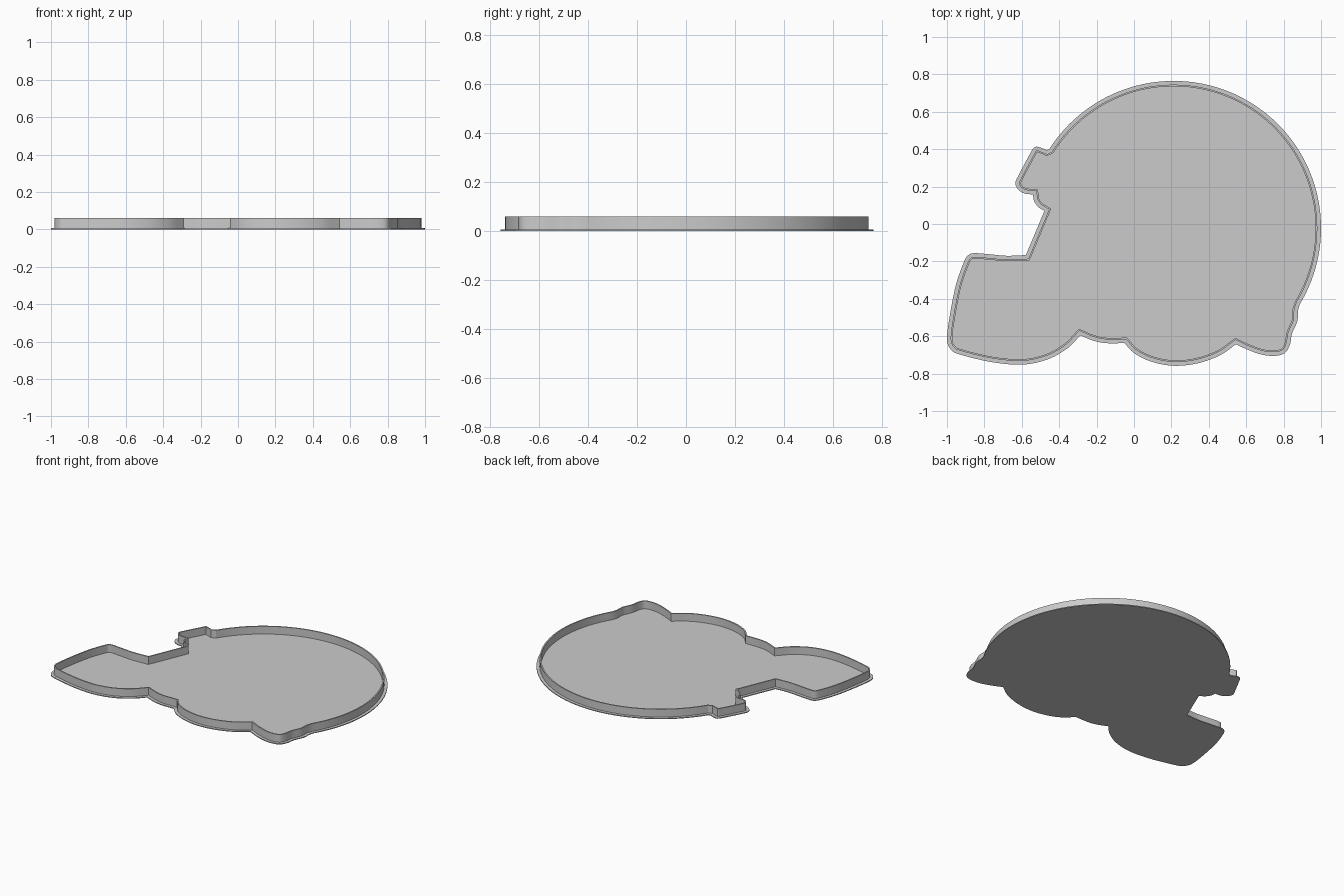
import bpy, bmesh, math
from mathutils import Vector

if "Cube" in bpy.data.objects:
    bpy.data.objects.remove(bpy.data.objects["Cube"])

BASE_TOP, WALL_TOP = 0.006, 0.06
LEDGE, THICK = 0.02, 0.009

grey = bpy.data.materials.new("plain_grey")
grey.diffuse_color = (0.6, 0.6, 0.6, 1)
grey.use_nodes = True
grey.node_tree.nodes["Principled BSDF"].inputs["Base Color"].default_value = grey.diffuse_color


def spline(pts, steps=5):
    """Smooth curve through the points, without the last one."""
    p = [Vector(q) for q in pts]
    p = [2 * p[0] - p[1]] + p + [2 * p[-1] - p[-2]]
    out = []
    for a, b, c, d in zip(p, p[1:], p[2:], p[3:]):
        for i in range(steps):
            t = i / steps
            out.append(0.5 * (2 * b + (c - a) * t + (2 * a - 5 * b + 4 * c - d) * t * t
                              + (3 * b - a - 3 * c + d) * t ** 3))
    return out


def inset(loop, dist):
    """Mitred inward offset of a clockwise loop."""
    out = []
    for i, p in enumerate(loop):
        d1 = (p - loop[i - 1]).normalized()
        d2 = (loop[(i + 1) % len(loop)] - p).normalized()
        n1, n2 = Vector((d1.y, -d1.x)), Vector((d2.y, -d2.x))
        out.append(p + (n1 + n2) * dist / max(0.4, 1 + n1.dot(n2)))
    return out


def finish(name, bm):
    bmesh.ops.recalc_face_normals(bm, faces=bm.faces)
    me = bpy.data.meshes.new(name)
    bm.to_mesh(me)
    bm.free()
    me.materials.append(grey)
    ob = bpy.data.objects.new(name, me)
    bpy.context.collection.objects.link(ob)
    bpy.ops.object.select_all(action='DESELECT')
    ob.select_set(True)
    bpy.context.view_layer.objects.active = ob
    bpy.ops.object.shade_smooth_by_angle(angle=math.radians(30))


def ring(bm, loop, z):
    return [bm.verts.new((p.x, p.y, z)) for p in loop]


def bridge(bm, a, b):
    for i in range(len(a)):
        j = (i + 1) % len(a)
        bm.faces.new((a[i], a[j], b[j], b[i]))


# Outline, clockwise: big round dome first
outline = []
for i in range(72):
    a = math.radians(147.5 - 178.5 * i / 71)
    outline.append(Vector((0.212 + 0.788 * math.cos(a), -0.022 + 0.787 * math.sin(a))))

# Remaining curves, each meeting the next at a sharp corner
strokes = [
    # tail
    [(0.877, -0.46), (0.873, -0.52), (0.845, -0.585), (0.835, -0.64), (0.812, -0.685),
     (0.765, -0.704), (0.69, -0.70), (0.61, -0.673), (0.545, -0.643)],
    # rear foot
    [(0.545, -0.643), (0.46, -0.702), (0.34, -0.745), (0.21, -0.758), (0.09, -0.735),
     (0.0, -0.69), (-0.05, -0.637)],
    # belly
    [(-0.05, -0.637), (-0.15, -0.637), (-0.22, -0.623), (-0.287, -0.595)],
    # front foot and its rounded toe
    [(-0.287, -0.595), (-0.35, -0.66), (-0.44, -0.715), (-0.54, -0.745), (-0.64, -0.752),
     (-0.78, -0.735), (-0.93, -0.698), (-0.975, -0.675), (-1.0, -0.62), (-0.985, -0.49),
     (-0.952, -0.325), (-0.912, -0.21), (-0.89, -0.17), (-0.855, -0.156), (-0.77, -0.162),
     (-0.68, -0.17), (-0.578, -0.166)],
    # straight throat
    [(-0.578, -0.166), (-0.479, 0.07)],
    # chin hollow
    [(-0.479, 0.07), (-0.513, 0.092), (-0.535, 0.125), (-0.54, 0.158)],
    # snout
    [(-0.54, 0.158), (-0.585, 0.163), (-0.62, 0.185), (-0.634, 0.22), (-0.615, 0.265),
     (-0.555, 0.377), (-0.54, 0.403), (-0.515, 0.413), (-0.4525, 0.39)],
]
for s in strokes:
    outline += spline(s, 1 if len(s) == 2 else 5)

# Thin base plate
bm = bmesh.new()
low, high = ring(bm, outline, 0), ring(bm, outline, BASE_TOP)
bridge(bm, low, high)
bm.faces.new(low)
bm.faces.new(high)
finish("base_plate", bm)

# Upright rim wall, set in from the plate edge
bm = bmesh.new()
outer, inner = inset(outline, LEDGE), inset(outline, LEDGE + THICK)
loops = [ring(bm, outer, BASE_TOP), ring(bm, outer, WALL_TOP),
         ring(bm, inner, WALL_TOP), ring(bm, inner, BASE_TOP)]
for k in range(4):
    bridge(bm, loops[k], loops[(k + 1) % 4])
finish("rim_wall", bm)
